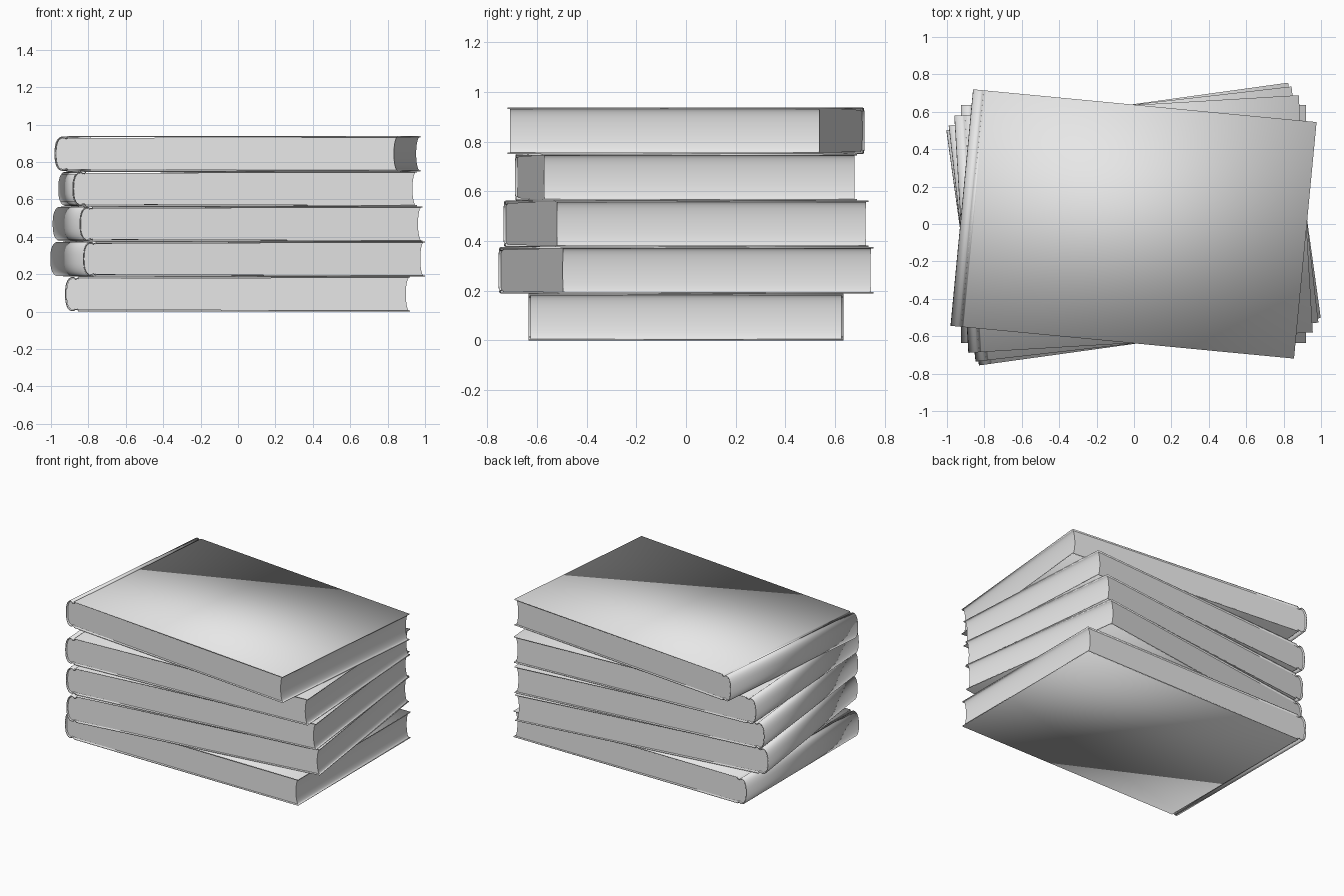
import bpy, bmesh, math

if "Cube" in bpy.data.objects:
    bpy.data.objects.remove(bpy.data.objects["Cube"], do_unlink=True)

grey = bpy.data.materials.new("plain grey")
grey.use_nodes = True
grey.diffuse_color = (0.8, 0.8, 0.8, 1)
grey.node_tree.nodes["Principled BSDF"].inputs["Base Color"].default_value = (0.8, 0.8, 0.8, 1)

H = 0.1876         # height of one book
MID = H / 2
FORE = 0.92        # front edge of the boards
BOARD = 0.006      # cover thickness


def bulge(x, depth, half, power, steps=16):
    """Rounded arc from bottom to top, swelling towards -x."""
    points = []
    for i in range(steps + 1):
        a = math.pi * (i / steps - 0.5)
        c = max(math.cos(a), 0) ** power
        s = math.copysign(abs(math.sin(a)) ** power, a)
        points.append((x - depth * c, MID + half * s))
    return points


def extrude(name, profile, half_width, closed):
    """Sweep an x-z profile along y, with end caps when closed."""
    bm = bmesh.new()
    rows = [[bm.verts.new((x, y, z)) for x, z in profile]
            for y in (-half_width, half_width)]
    n = len(profile)
    for i in range(n if closed else n - 1):
        j = (i + 1) % n
        bm.faces.new((rows[0][i], rows[0][j], rows[1][j], rows[1][i]))
    if closed:
        bm.faces.new(rows[0])
        bm.faces.new(rows[1][::-1])
        bmesh.ops.recalc_face_normals(bm, faces=bm.faces)
    mesh = bpy.data.meshes.new(name)
    bm.to_mesh(mesh)
    bm.free()
    mesh.materials.append(grey)
    obj = bpy.data.objects.new(name, mesh)
    bpy.context.collection.objects.link(obj)
    return obj


def place(obj, level, turn):
    obj.location.z = level * H
    obj.rotation_euler.z = math.radians(turn)
    bpy.ops.object.select_all(action='DESELECT')
    obj.select_set(True)
    bpy.context.view_layer.objects.active = obj
    bpy.ops.object.shade_smooth_by_angle(angle=math.radians(30))


# Cover: lower board, hinge groove, rounded spine, then the same mirrored upward
lower = [(FORE, 0), (-0.855, 0), (-0.858, 0.008), (-0.868, 0.010), (-0.875, 0.004)]
upper = [(x, H - z) for x, z in reversed(lower)]
cover_profile = lower + bulge(-0.88, 0.045, MID - 0.002, 0.8) + upper

# Pages: rounded at the spine, hollow at the fore edge
hollow = bulge(FORE - 0.003, 0.02, MID - 0.004, 1)
page_profile = bulge(-0.88, 0.037, MID - 0.010, 0.8) + hollow[::-1]

for level, turn in enumerate((0, 7.9, 6.5, 3.4, -5.45)):
    cover = extrude(f"book_{level + 1}_cover", cover_profile, 0.635, False)
    solid = cover.modifiers.new("thickness", 'SOLIDIFY')
    solid.thickness = BOARD
    # grow the boards towards the pages
    bm = bmesh.new()
    bm.from_mesh(cover.data)
    bm.faces.ensure_lookup_table()
    if bm.faces[0].normal.z > 0:
        bmesh.ops.reverse_faces(bm, faces=bm.faces)
    bm.to_mesh(cover.data)
    bm.free()
    solid.offset = -1
    pages = extrude(f"book_{level + 1}_pages", page_profile, 0.626, True)
    place(cover, level, turn)
    place(pages, level, turn)
